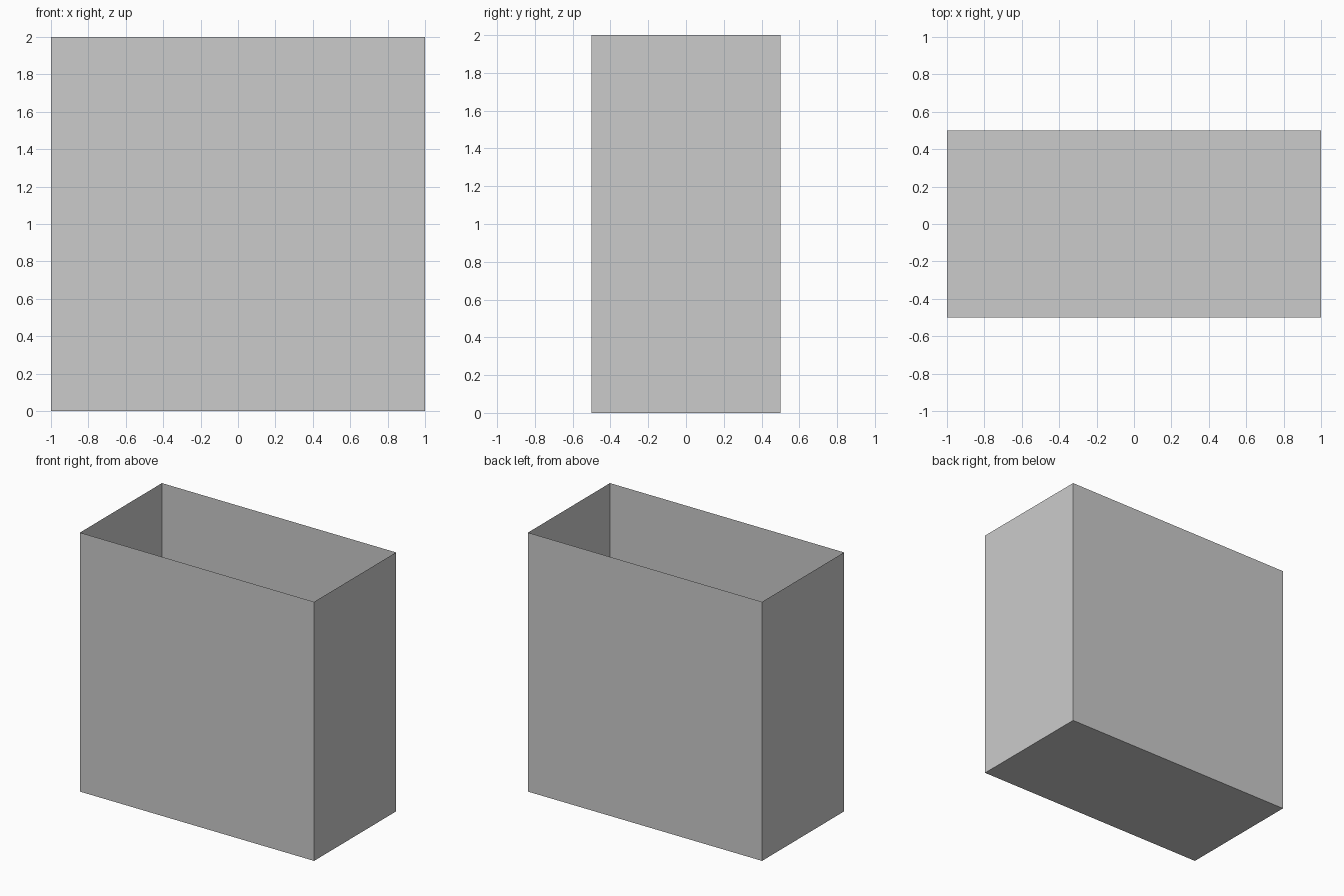
import bpy
import bmesh

if "Cube" in bpy.data.objects:
    bpy.data.objects.remove(bpy.data.objects["Cube"])

W, D, H = 1.0, 0.5, 2.0          # half width, half depth, height
HOLE_X, HOLE_Y = 0.445, 0.27     # floor notch half width and rear edge


def extrude_up(bm, edges, height):
    ret = bmesh.ops.extrude_edge_only(bm, edges=edges)
    verts = [v for v in ret["geom"] if isinstance(v, bmesh.types.BMVert)]
    bmesh.ops.translate(bm, verts=verts, vec=(0, 0, height))


def make_object(name, bm):
    bmesh.ops.recalc_face_normals(bm, faces=bm.faces)
    mesh = bpy.data.meshes.new(name)
    bm.to_mesh(mesh)
    bm.free()
    obj = bpy.data.objects.new(name, mesh)
    bpy.context.collection.objects.link(obj)
    return obj


# Four thin outer walls, open at the top
bm = bmesh.new()
corners = [bm.verts.new((x, y, 0)) for x, y in ((-W, -D), (W, -D), (W, D), (-W, D))]
edges = [bm.edges.new((corners[i], corners[(i + 1) % 4])) for i in range(4)]
extrude_up(bm, edges, H)
make_object("outer_walls", bm)

# U-shaped floor with a notch open to the front wall
bm = bmesh.new()
for x0, x1, y0, y1 in ((-W, -HOLE_X, -D, HOLE_Y),
                       (HOLE_X, W, -D, HOLE_Y),
                       (-W, -HOLE_X, HOLE_Y, D),
                       (-HOLE_X, HOLE_X, HOLE_Y, D),
                       (HOLE_X, W, HOLE_Y, D)):
    bm.faces.new([bm.verts.new((x, y, 0)) for x, y in
                  ((x0, y0), (x0, y1), (x1, y1), (x1, y0))])
bmesh.ops.remove_doubles(bm, verts=bm.verts, dist=0.0001)
# Merge the tiles into one flat panel
bmesh.ops.dissolve_faces(bm, faces=bm.faces[:], use_verts=True)
make_object("floor_panel", bm)
